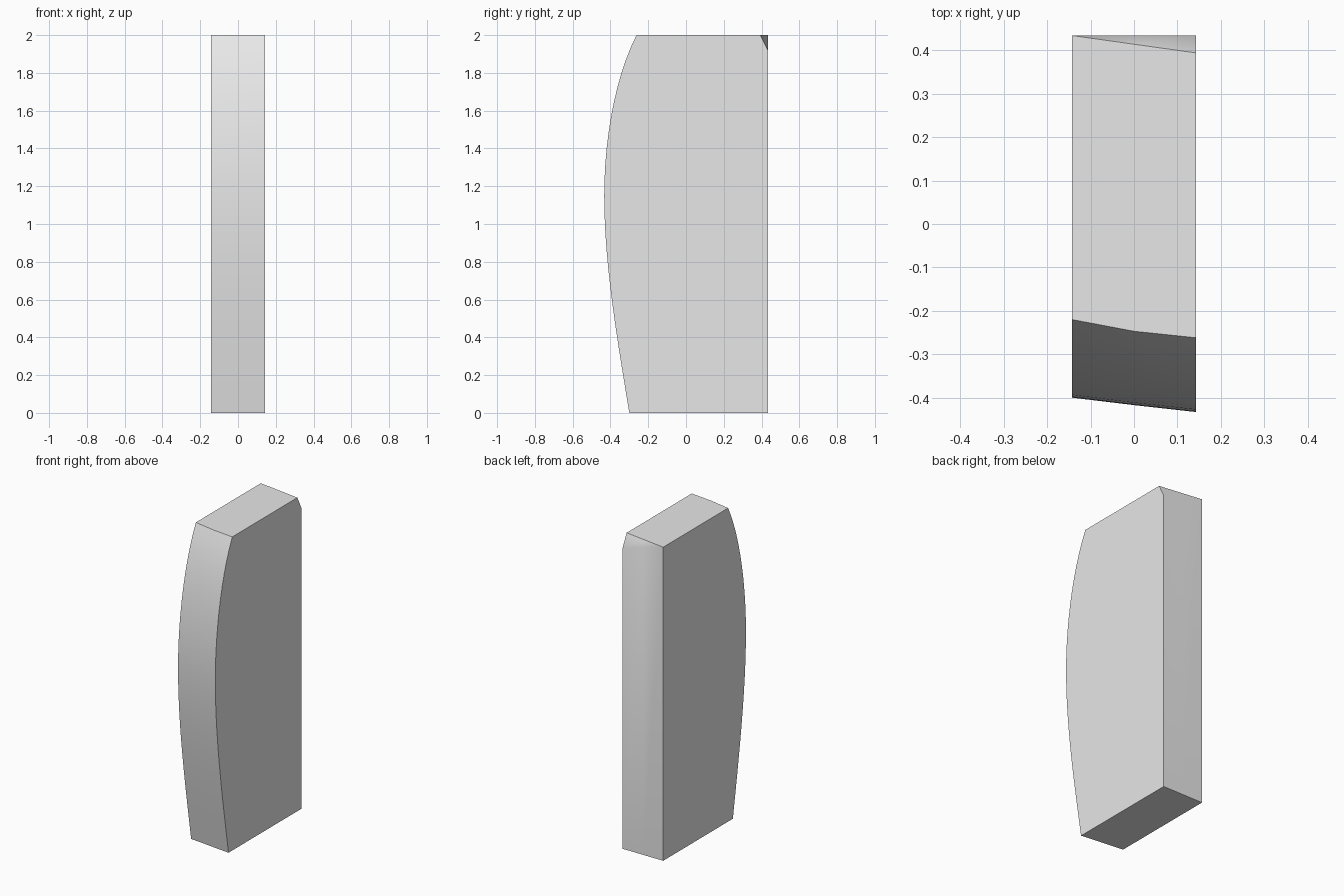
import bpy, bmesh
from mathutils import Vector
from mathutils.geometry import interpolate_bezier

cube = bpy.data.objects.get("Cube")
if cube:
    bpy.data.objects.remove(cube, do_unlink=True)

HALF_W, BACK, TOP = 0.143, 0.434, 2.0


def make_material(name, color):
    mat = bpy.data.materials.new(name)
    mat.use_nodes = True
    mat.diffuse_color = color
    mat.node_tree.nodes["Principled BSDF"].inputs["Base Color"].default_value = color
    return mat


# Curved front edge as (y, z): straight flare below, rounded belly above
lower = [Vector(p) for p in ((-0.30, 0), (-0.37, 0.42), (-0.433, 0.8), (-0.433, 1.15))]
upper = [Vector(p) for p in ((-0.433, 1.15), (-0.433, 1.45), (-0.375, 1.78), (-0.262, TOP))]
front = interpolate_bezier(*lower, 12)[:-1] + interpolate_bezier(*upper, 12)


def section(x):
    """Closed outline at x: front shears back toward -x, rear top bevel grows toward +x."""
    t = (x + HALF_W) / (2 * HALF_W)
    bevel = 0.04 * t
    pts = []
    for y, z in front:
        bow = 0.006 * (z / TOP) ** 4 * 4 * t * (1 - t)
        shift = (0.032 + 0.01 * (z / TOP) ** 4) * (1 - t)
        pts.append((x, y + shift - bow, z))
    return pts + [(x, BACK - bevel, TOP), (x, BACK, TOP - 2 * bevel), (x, BACK, 0)]


# Slab lofted through sections across its width
bm = bmesh.new()
rings = [[bm.verts.new(p) for p in section(x)] for x in (-HALF_W, 0, HALF_W)]
for a, b in zip(rings, rings[1:]):
    for i in range(len(a)):
        j = (i + 1) % len(a)
        bm.faces.new((a[i], a[j], b[j], b[i]))
bm.faces.new(rings[0])
bm.faces.new(rings[-1])
bmesh.ops.remove_doubles(bm, verts=bm.verts, dist=0.0005)
bmesh.ops.recalc_face_normals(bm, faces=bm.faces)

mesh = bpy.data.meshes.new("curved_slab")
bm.to_mesh(mesh)
bm.free()
slab = bpy.data.objects.new("curved_slab", mesh)
bpy.context.collection.objects.link(slab)
mesh.materials.append(make_material("light_grey", (0.8, 0.8, 0.8, 1)))

# Smooth front with crisp outline edges
bpy.ops.object.select_all(action="DESELECT")
slab.select_set(True)
bpy.context.view_layer.objects.active = slab
bpy.ops.object.shade_smooth_by_angle(angle=0.52)
